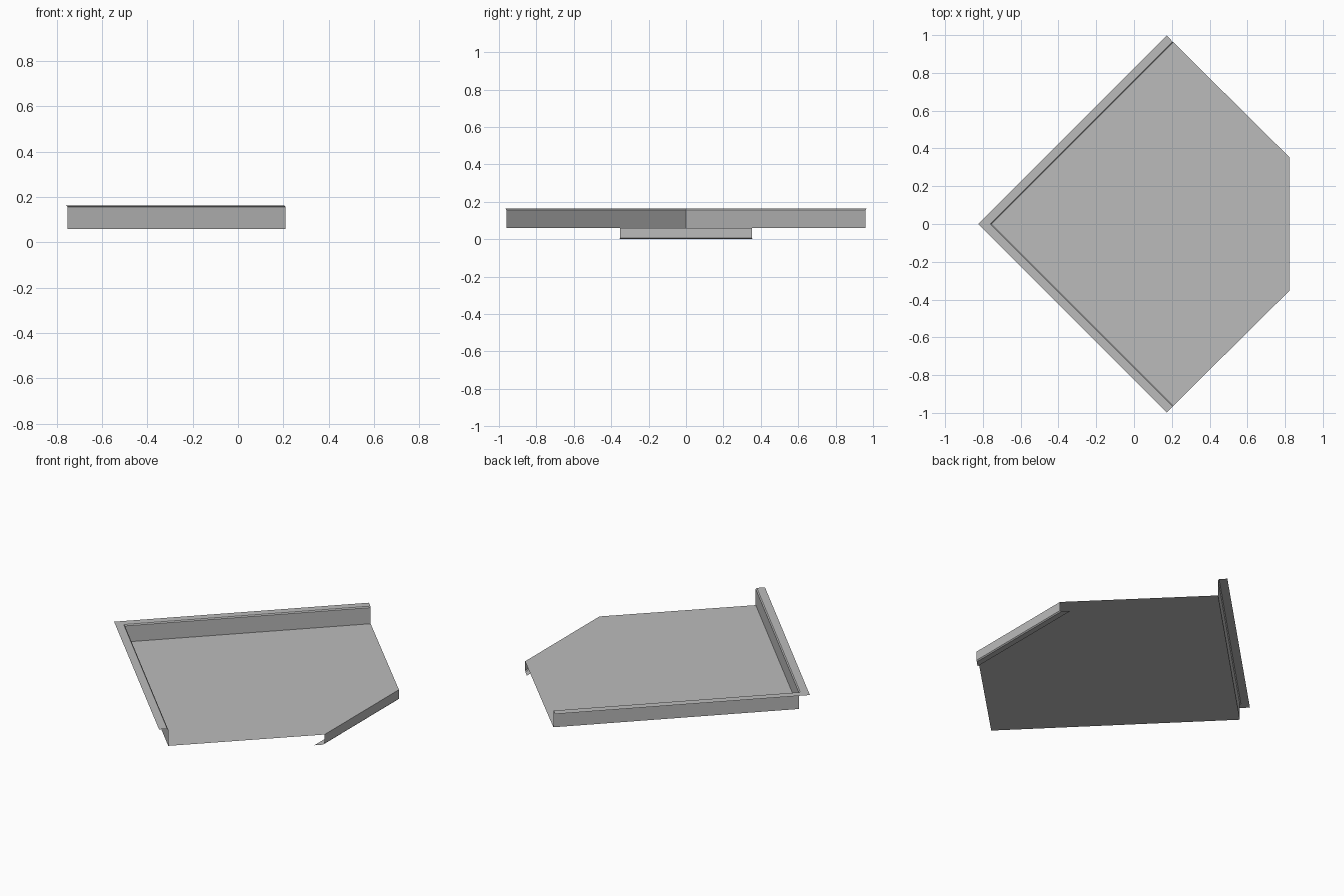
import bpy

# Remove the default cube
cube = bpy.data.objects.get("Cube")
if cube:
    bpy.data.objects.remove(cube, do_unlink=True)

grey = bpy.data.materials.new("sheet grey")
grey.use_nodes = True
colour = (0.5, 0.5, 0.5, 1)
grey.diffuse_color = colour
grey.node_tree.nodes["Principled BSDF"].inputs["Base Color"].default_value = colour

FLOOR_Z, RIM_Z, BEND = 0.06, 0.163, 0.006
APEX, WING_X, WING_Y = -0.752, 0.209, 0.961
NOSE_X, NOSE_Y = 0.823, 0.353


def sheet(name, verts, faces):
    mesh = bpy.data.meshes.new(name)
    mesh.from_pydata(verts, [], faces)
    mesh.materials.append(grey)
    obj = bpy.data.objects.new(name, mesh)
    bpy.context.collection.objects.link(obj)
    bpy.ops.object.select_all(action="DESELECT")
    obj.select_set(True)
    bpy.context.view_layer.objects.active = obj
    bpy.ops.object.shade_smooth_by_angle()
    return obj


def folded_strip(name, rows):
    """Join successive rows of points with quads, like bent sheet metal."""
    n = len(rows[0])
    faces = [(r * n + i, r * n + i + 1, (r + 1) * n + i + 1, (r + 1) * n + i)
             for r in range(len(rows) - 1) for i in range(n - 1)]
    return sheet(name, [p for row in rows for p in row], faces)


def rim_row(offset, z):
    """Points along the two rear edges, pushed outward by offset."""
    d = offset * 0.5 ** 0.5
    return [(WING_X - d, -WING_Y - d, z),
            (APEX - 2 * d, 0, z),
            (WING_X - d, WING_Y + d, z)]


def lip_row(inset, z):
    """Points along the nose edge, slid back along the slanted floor sides."""
    x, y = NOSE_X - inset, NOSE_Y + inset
    return [(x, y, z), (x, -y, z)]


# Flat five-sided floor
sheet("floor_panel",
      [(APEX, 0, FLOOR_Z), (WING_X, -WING_Y, FLOOR_Z),
       (NOSE_X, -NOSE_Y, FLOOR_Z), (NOSE_X, NOSE_Y, FLOOR_Z),
       (WING_X, WING_Y, FLOOR_Z)],
      [range(5)])

# Two upright walls with an outward flange and a small bend
folded_strip("flanged_walls", [
    rim_row(0, FLOOR_Z),
    rim_row(0, RIM_Z - BEND),
    rim_row(BEND, RIM_Z),
    rim_row(0.051, RIM_Z)])

# Short wall folded down, with a lip turned back under the floor
folded_strip("folded_lip", [
    lip_row(0, FLOOR_Z),
    lip_row(0, BEND),
    lip_row(BEND, 0),
    lip_row(0.04, 0)])
